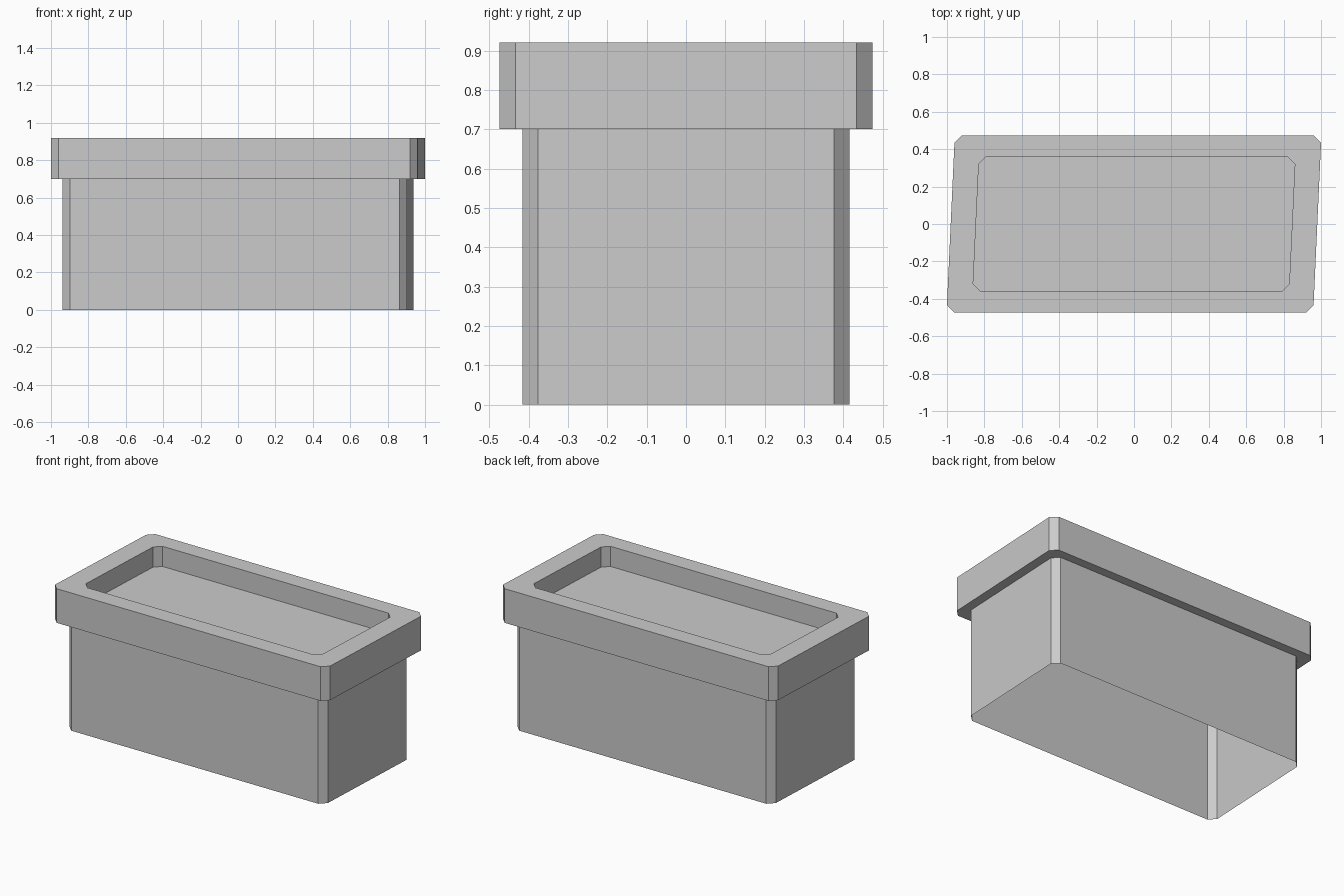
import bpy

if "Cube" in bpy.data.objects:
    bpy.data.objects.remove(bpy.data.objects["Cube"], do_unlink=True)

grey = bpy.data.materials.new("plain_grey")
grey.use_nodes = True
colour = (0.6, 0.6, 0.6, 1)
grey.diffuse_color = colour
grey.node_tree.nodes["Principled BSDF"].inputs["Base Color"].default_value = colour


def outline(x, y, skew, cut=0.04):
    """Slanted rectangle with clipped corners, counter-clockwise from front left."""
    half = [(-x, cut - y), (cut - x, -y), (x - skew - cut, -y), (x - skew, cut - y)]
    return half + [(-px, -py) for px, py in half]


def skin(name, rings, cap=False):
    """Join successive (outline, height) rings with flat faces."""
    verts = [(px, py, z) for ring, z in rings for px, py in ring]
    n = len(rings[0][0])
    faces = []
    for r in range(len(rings) - 1):
        a, b = r * n, (r + 1) * n
        for i in range(n):
            j = (i + 1) % n
            faces.append((a + i, a + j, b + j, b + i))
    if cap:
        faces.append(tuple(range(len(verts) - n, len(verts))))
    mesh = bpy.data.meshes.new(name)
    mesh.from_pydata(verts, [], faces)
    mesh.materials.append(grey)
    obj = bpy.data.objects.new(name, mesh)
    bpy.context.collection.objects.link(obj)


body = outline(0.937, 0.416, 0.034)
rim = outline(1.0, 0.474, 0.04)
recess = outline(0.86, 0.36, 0.03)
base, ledge, top, floor = 0, 0.7, 0.92, 0.79

# Thin-walled body, open underneath
skin("planter_body", [(body, base), (body, ledge)])

# Overhanging rim: underside, outer band and flat top
skin("planter_rim", [(body, ledge), (rim, ledge), (rim, top), (recess, top)])

# Sunken tray with its floor
skin("recessed_tray", [(recess, top), (recess, floor)], cap=True)
